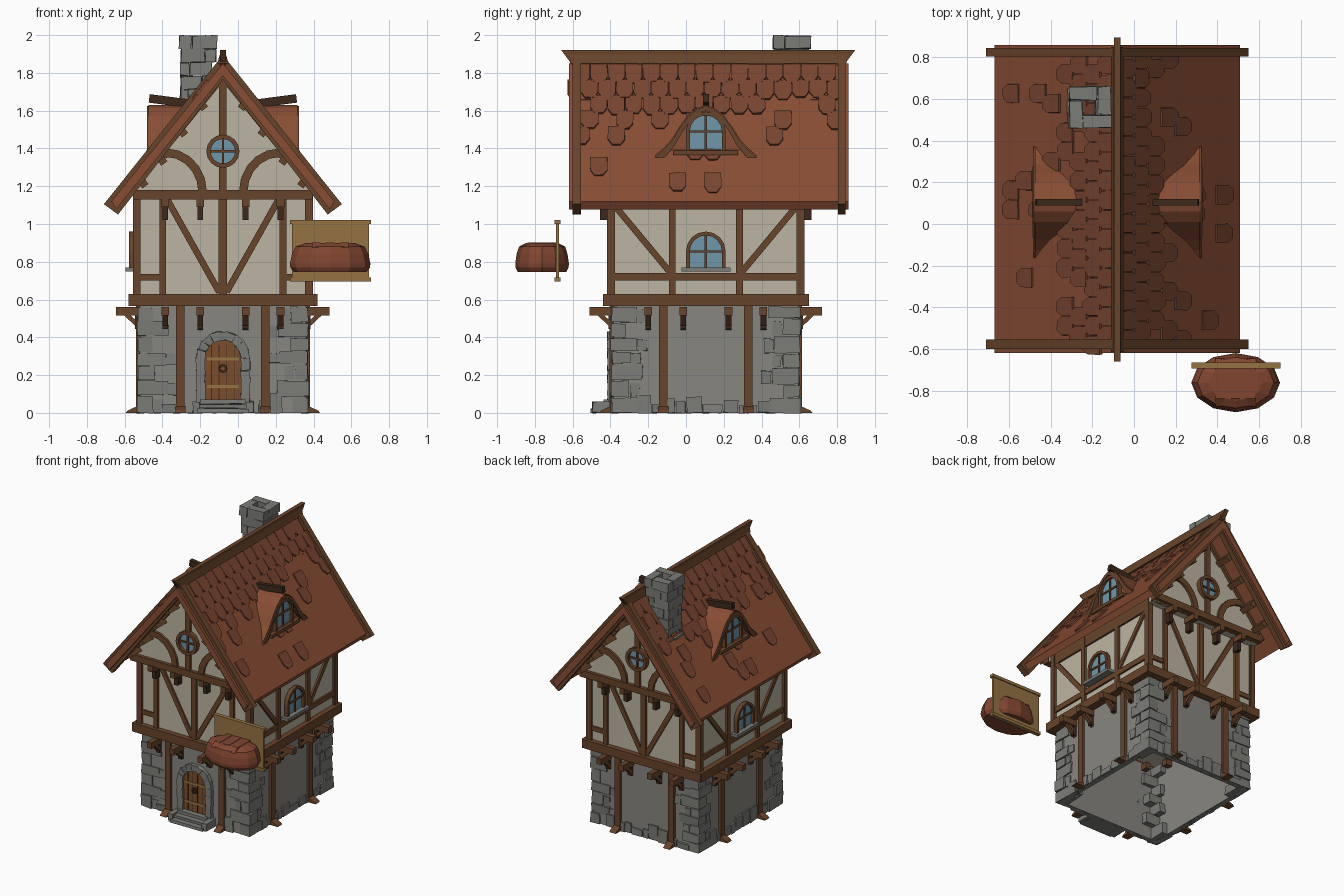
import bpy, bmesh, random
from math import sin, cos, pi, sqrt
from mathutils import Vector as V

if "Cube" in bpy.data.objects:
    bpy.data.objects.remove(bpy.data.objects["Cube"])

random.seed(4)
COL = dict(timber=(.14, .058, .024, 1), dark=(.045, .022, .012, 1), plaster=(.5, .46, .36, 1), roof=(.25, .075, .034, 1),
           tile=(.19, .06, .03, 1), stone=(.2, .2, .185, 1), mortar=(.25, .24, .215, 1), glass=(.16, .31, .41, 1),
           board=(.3, .17, .055, 1), door=(.2, .075, .025, 1), bread=(.22, .06, .03, 1))
MATS, PARTS = {}, {}
for k, c in COL.items():
    MATS[k] = bpy.data.materials.new(k)
    MATS[k].diffuse_color = c


def part(name, mat):
    return PARTS.setdefault(name, (bmesh.new(), mat))[0]


def frame(o, a, b, d):
    o, a, b, d = V(o), V(a), V(b), V(d)
    return lambda u, v, w: o + a * u + b * v + d * w


def slab(bm, fr, pts, d0, d1, jit=0):
    """Extrude a 2D outline between two depths of a frame."""
    j = lambda: V([random.uniform(-jit, jit) for _ in range(3)])
    lo = [bm.verts.new(fr(u, v, d0) + j()) for u, v in pts]
    hi = [bm.verts.new(fr(u, v, d1) + j()) for u, v in pts]
    n = len(pts)
    fs = [bm.faces.new(lo), bm.faces.new(hi[::-1])]
    fs += [bm.faces.new((lo[i], hi[i], hi[(i + 1) % n], lo[(i + 1) % n])) for i in range(n)]
    bmesh.ops.recalc_face_normals(bm, faces=fs)


def rect(bm, fr, u0, u1, v0, v1, d0, d1, jit=0):
    slab(bm, fr, [(u0, v0), (u1, v0), (u1, v1), (u0, v1)], d0, d1, jit)


def bar(bm, fr, a, b, w, d0, d1):
    a, b = V(a), V(b)
    n = (b - a).normalized()
    n = V((-n.y, n.x)) * w / 2
    slab(bm, fr, [a + n, b + n, b - n, a - n], d0, d1)


def strip(bm, fr, inner, outer, d0, d1, jit=0):
    for i in range(len(inner) - 1):
        slab(bm, fr, [inner[i], outer[i], outer[i + 1], inner[i + 1]], d0, d1, jit)


def arch(r, z0, zs, n=8, flat=1.0, legs=1):
    leg = [zs + (z0 - zs) * (1 - k / legs) for k in range(legs)]
    return ([(r, z) for z in leg] + [(r * cos(pi * i / n), zs + flat * r * sin(pi * i / n)) for i in range(n + 1)]
            + [(-r, z) for z in leg[::-1]])


def window(name, fr, r, z0, zs, d):
    slab(part(name + "_glass", "glass"), fr, arch(r, z0, zs), d, d + .012)
    fbm = part(name + "_frame", "timber")
    strip(fbm, fr, arch(r, z0, zs), arch(r + .02, z0, zs), d, d + .03)
    rect(fbm, fr, -.006, .006, z0, zs + r, d, d + .02)
    rect(fbm, fr, -r, r, zs - .006, zs + .006, d, d + .02)


CX, CY = -.08, .105
X, Y, Z = V((1, 0, 0)), V((0, 1, 0)), V((0, 0, 1))
C = V((CX, CY, 0))
# name, right axis, outward axis, gable?, half width and distance of lower and upper storey
SIDES = [("front", X, -Y, 1, .44, .49, .475, .52), ("back", -X, Y, 1, .44, .49, .475, .52),
         ("right", Y, X, 0, .49, .44, .52, .475), ("left", -Y, -X, 0, .49, .44, .52, .475)]

for name, A, O, gable, lw, ld, uw, ud in SIDES:
    fr = frame(C, A, Z, O)
    T = part("timber_" + name, "timber")
    # lower storey: wall, posts with flared feet, base stones
    rect(part("lower_walls", "mortar"), fr, -lw, lw, 0, .57, ld - .03, ld)
    S = part("base_stones", "stone")
    u = -lw + .12
    while u < lw - .16:
        w = random.uniform(.05, .11)
        if not (name == "front" and abs(u + w / 2) < .2):
            rect(S, fr, u, u + w - .006, 0, random.uniform(.04, .11), ld - .02, ld + .012, .004)
        u += w
    for s in (-1, 1):
        rect(T, fr, s * .225 - .023, s * .225 + .023, 0, .57, ld - .01, ld + .02)
        foot = frame(C + A * s * .225, O, Z, A)
        slab(T, foot, [(ld, 0), (ld + .075, 0), (ld + .065, .012), (ld + .015, .035), (ld, .035)], -.027, .027)
    # floor joists with braces
    for u in (-.305, -.12, .12, .305):
        side = frame(C + A * u, O, Z, A)
        rect(T, side, ld - .08, ld + .125, .515, .56, -.02, .02)
        bar(T, side, (ld - .01, .445), (ld + .075, .525), .024, -.015, .015)
        rect(part("joist_brackets", "dark"), side, ld - .02, ld + .025, .445, .515, -.015, .015)
        if gable:
            rect(T, side, ud - .02, ud + .085, 1.09, 1.135, -.02, .02)
            rect(part("joist_brackets", "dark"), side, ud - .01, ud + .04, 1.02, 1.1, -.015, .015)
    rect(T, fr, -uw - .02, uw + .02, .565, .63, ud - .06, ud + .025)
    # upper storey timber frame
    d0, d1 = ud - .04, ud + .002
    for s in (-1, 1):
        rect(T, fr, s * (uw - .018) - .018, s * (uw - .018) + .018, .6, 1.16, d0, d1)
        p = .318 if gable else .178
        rect(T, fr, s * p - .018, s * p + .018, .6, 1.16, d0, d1)
        if gable:
            bar(T, fr, (s * .295, 1.13), (s * .02, .64), .034, d0, d1 - .004)
            rect(T, fr, min(s * .318, s * uw), max(s * .318, s * uw), .7, .735, d0, d1 - .005)
        else:
            bar(T, fr, (s * .485, 1.1), (s * .19, .745), .034, d0, d1 - .004)
    if gable:
        rect(T, fr, -.022, .022, .6, 1.14, d0, d1)
        # gable triangle: beams, king post, curved braces, round window
        g = .575
        rect(T, fr, -.475, .475, 1.13, 1.18, g - .03, g + .025)
        rect(T, fr, -.02, .02, 1.17, 1.31, g - .02, g + .018)
        rect(T, fr, -.02, .02, 1.46, 1.79, g - .02, g + .018)
        for s in (-1, 1):
            bar(T, fr, (s * .5, 1.16), (0, 1.78), .035, g - .02, g + .02)
            cur = lambda r: [(s * (.3 - r * cos(t * pi / 10)), 1.17 + (r + .015) * sin(t * pi / 10)) for t in range(6)]
            strip(T, fr, cur(.17), cur(.215), g - .02, g + .018)
            bar(T, fr, (s * .29, 1.378), (s * .37, 1.345), .045, g - .02, g + .018)
            for px, pz in ((.115, 1.635), (.22, 1.495), (.33, 1.345), (.43, 1.225)):
                bar(T, fr, (s * px - s * .02, pz - .025), (s * px + s * .025, pz + .035), .04, g - .02, .69)
        ring = lambda r: [(r * cos(i * pi / 8), 1.385 + r * sin(i * pi / 8)) for i in range(17)]
        slab(part("round_windows_glass", "glass"), fr, ring(.068)[:-1], g, g + .012)
        strip(T, fr, ring(.065), ring(.088), g - .01, g + .035)
        rect(T, fr, -.006, .006, 1.32, 1.45, g, g + .022)
        rect(T, fr, -.066, .066, 1.379, 1.391, g, g + .022)
    else:
        # side wall rails, window and dormer
        rect(T, fr, -uw, uw, .7, .74, d0, d1 - .003)
        rect(T, fr, -uw, uw, 1.08, 1.16, d0, d1 - .003)
        window("side_window_" + name, fr, .085, .765, .855, ud - .008)
        rect(part("window_sills", "stone"), fr, -.13, .13, .748, .77, ud - .02, ud + .04)
        half = [(.28, 1.352), (.23, 1.395), (.18, 1.45), (.14, 1.515), (.095, 1.575), (.045, 1.615)]
        top = half + [(0, 1.63)] + [(-a, b) for a, b in half[::-1]]
        low = [(a * .93, b - .025) for a, b in top]
        strip(part("dormer_roof_" + name, "roof"), fr, low, top, .06, .395)
        strip(T, fr, [(a * .9, b - .03) for a, b in top], [(a * .99, b - .006) for a, b in top], .37, .403)
        slab(part("dormer_face_" + name, "roof"), fr, [(a * .95, b - .02) for a, b in top], .2, .37)
        window("dormer_window_" + name, fr, .085, 1.39, 1.49, .368)
        rect(T, fr, -.17, .17, 1.365, 1.388, .35, .408)
        ridge = frame(C, O, Z, A)
        bar(part("dormer_ridges", "dark"), ridge, (.16, 1.635), (.39, 1.665), .045, -.016, .016)
        # main roof slab, sloped frame for tiles
        y0, y1 = (-.725, .755) if name == "right" else (-.755, .725)
        slab(part("roof_" + name, "roof"), ridge, [(0, 1.85), (.59, 1.12), (.565, 1.078), (0, 1.785)], y0, y1)
        k = 1 / sqrt(.59 ** 2 + .73 ** 2)
        slope = frame(C + Z * 1.85, A, (O * .59 - Z * .73) * k, (O * .73 + Z * .59) * k)
        tiles = part("roof_tiles_" + name, "tile")
        for row, chance in enumerate((1, 1, .85, .35, .12, .1, .07, .06)):
            for i in range(15):
                if random.random() < chance:
                    u, v = -.66 + i * .093 + (row % 2) * .045, .015 + row * .105
                    w, h = .045, random.uniform(.115, .13)
                    slab(tiles, slope, [(u - w, v), (u + w, v), (u + w, v + h * .7), (u + w * .5, v + h),
                                        (u - w * .5, v + h), (u - w, v + h * .7)], -.005, .013 - row * .0006, .0015)
        # barge boards at both gables
        for a, b in ((-.705, -.66), (.7, .74)):
            a, b = (a, b) if name == "right" else (-a, -b)
            slab(T, ridge, [(0, 1.895), (.63, 1.105), (.555, 1.05), (0, 1.765)], a, b)

# upper storey and attic bodies
top = frame(C, X, Z, Y)
rect(part("upper_walls", "plaster"), top, -.46, .46, .58, 1.19, -.505, .505)
slab(part("gable_walls", "plaster"), top, [(-.47, 1.13), (.47, 1.13), (.47, 1.2), (0, 1.8), (-.47, 1.2)], -.575, .575)

# flared ridge beam
slab(part("ridge_beam", "timber"), frame(C, Y, Z, X),
     [(-.765, 1.92), (.79, 1.92), (.73, 1.84), (-.705, 1.84)], -.016, .016)
slab(part("ridge_beam", "timber"), frame(C, X, Z, Y), [(-.03, 1.85), (.03, 1.85), (.014, 1.905), (-.014, 1.905)], -.72, .745)

# corner stones of the lower storey
Q = part("corner_stones", "stone")
for sx in (-1, 1):
    for sy in (-1, 1):
        q = frame(C + V((sx * .455, sy * .502, 0)), X * -sx, Z, Y * -sy)
        z, i = 0, 0
        while z < .55:
            h = min(random.uniform(.06, .095), .565 - z)
            a, b = (.15, .085) if i % 2 else (.085, .15)
            a, b = a + random.uniform(-.015, .02), b + random.uniform(-.015, .02)
            o = random.uniform(0, .008)
            rect(Q, q, o, a, z, z + h - .005, o, b, .004)
            if random.random() < .6:
                rect(Q, q, a + .005, a + .055, z, z + h * .8, .006, .04, .004)
            if random.random() < .6:
                rect(Q, q, .006, .04, z, z + h * .8, b + .005, b + .055, .004)
            z += h
            i += 1

# door with stone surround, straps and steps
F = frame(C, X, Z, -Y)
slab(part("door", "door"), F, arch(.097, .06, .29), .48, .502)
for u in (-.06, -.02, .02, .06):
    rect(part("door_gaps", "dark"), F, u - .002, u + .002, .06, .36, .5, .504)
for z in (.14, .285):
    rect(part("door_straps", "board"), F, -.085, .085, z - .008, z + .008, .5, .508)
kn = lambda r: [(r * cos(i * pi / 4), .235 + r * sin(i * pi / 4)) for i in range(9)]
strip(part("door_knocker", "dark"), F, kn(.012), kn(.024), .5, .514)
strip(part("door_surround", "stone"), F, arch(.095, .03, .29, 9, legs=4), arch(.142, .03, .29, 9, legs=4), .475, .52, .004)
for i, d in enumerate((.61, .575, .54)):
    rect(part("door_steps", "stone"), F, -.135 + i * .008, .135 - i * .008, i * .024, i * .024 + .022, .47, d, .002)
for s in (-1, 1):
    rect(part("door_steps", "stone"), F, s * .142 - .018, s * .142 + .018, 0, .06, .47, .6, .004)

# hollow chimney in pinwheel courses, wider at the top
for i in range(7):
    z = 1.5 + i * .0715
    r, n = (.088, .075, .078, .078, .084, .092, .1)[i], .036
    cc = V((-.222 + (i - 3) * .004 + random.uniform(-.004, .004), .56, z))
    for k in range(4):
        a = V((cos(k * pi / 2), sin(k * pi / 2), 0))
        b = V((-a.y, a.x, 0)) * (1 if i % 2 else -1)
        rect(part("chimney", "stone"), frame(cc, a, b, Z), n, r, -r, n - .003, 0, .068, .004)

# hanging sign board with rails
G = frame((.49, -.68, 0), X, Z, Y)
rect(part("sign_board", "board"), G, -.203, .203, .71, 1.005, -.008, .008)
for z in (.696, 1.0):
    rect(part("sign_rails", "board"), G, -.214, .214, z, z + .022, -.015, .015)

# faceted loaf with scored crust
L, rings = part("bread_loaf", "bread"), []
for s, z in ((.9, .745), (.99, .77), (1, .79), (.95, .84), (.86, .88), (.6, .9)):
    rings.append([L.verts.new((.488 + .213 * s * cos(i * pi / 6), -.762 + .142 * s * sin(i * pi / 6), z)) for i in range(12)])
for p, q in zip(rings, rings[1:]):
    for i in range(12):
        L.faces.new((p[i], p[(i + 1) % 12], q[(i + 1) % 12], q[i]))
L.faces.new(rings[0][::-1])
L.faces.new(rings[-1])
for x in (-.075, 0, .075):
    slab(L, frame((.488 + x, -.762, 0), Y, Z, X), [(-.115, .875), (-.075, .903), (.075, .903), (.115, .875)], -.022, .022)

for name, (bm, mat) in PARTS.items():
    me = bpy.data.meshes.new(name)
    bm.to_mesh(me)
    bm.free()
    me.materials.append(MATS[mat])
    bpy.context.collection.objects.link(bpy.data.objects.new(name, me))

for m in bpy.data.materials:
    if m.users and not m.is_grease_pencil:
        m.use_nodes = True
        m.node_tree.nodes["Principled BSDF"].inputs["Base Color"].default_value = m.diffuse_color
